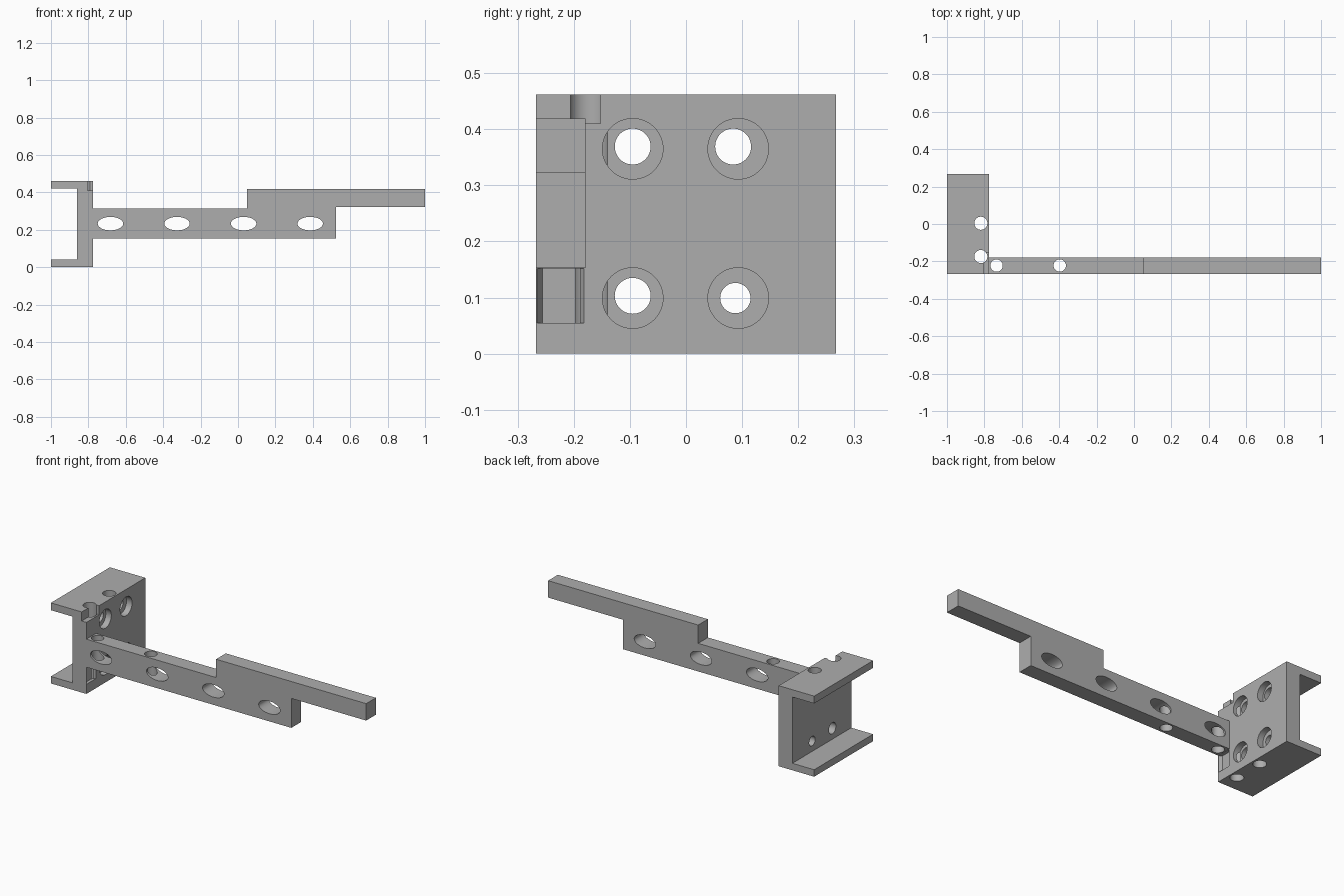
import bpy, bmesh, math
from mathutils import Vector

if "Cube" in bpy.data.objects:
    bpy.data.objects.remove(bpy.data.objects["Cube"])

grey = bpy.data.materials.new("plain grey")
grey.diffuse_color = (0.42, 0.42, 0.42, 1)
grey.use_nodes = True
grey.node_tree.nodes["Principled BSDF"].inputs["Base Color"].default_value = grey.diffuse_color


def prism(name, points, start, direction):
    """Solid made by sweeping a planar outline along a vector."""
    bm = bmesh.new()
    start, direction = Vector(start), Vector(direction)
    face = bm.faces.new([bm.verts.new(start + Vector(p)) for p in points])
    swept = bmesh.ops.extrude_face_region(bm, geom=[face])["geom"]
    bmesh.ops.translate(bm, vec=direction,
                        verts=[v for v in swept if isinstance(v, bmesh.types.BMVert)])
    bmesh.ops.recalc_face_normals(bm, faces=bm.faces)
    mesh = bpy.data.meshes.new(name)
    bm.to_mesh(mesh)
    bm.free()
    mesh.materials.append(grey)
    obj = bpy.data.objects.new(name, mesh)
    bpy.context.collection.objects.link(obj)
    return obj


def ring(axis, ra, rb, n=48):
    """Ellipse outline perpendicular to an axis."""
    pts = []
    for i in range(n):
        t = 2 * math.pi * i / n
        a, b = ra * math.cos(t), rb * math.sin(t)
        pts.append({"x": (0, a, b), "y": (a, 0, b), "z": (a, b, 0)}[axis])
    return pts


def cut(target, cutter):
    mod = target.modifiers.new("cut", "BOOLEAN")
    mod.object, mod.operation, mod.solver = cutter, "DIFFERENCE", "EXACT"
    bpy.context.view_layer.objects.active = target
    bpy.ops.object.modifier_apply(modifier=mod.name)
    bpy.data.objects.remove(cutter)


def finish(obj):
    bpy.ops.object.select_all(action="DESELECT")
    obj.select_set(True)
    bpy.context.view_layer.objects.active = obj
    bpy.ops.object.shade_smooth_by_angle(angle=math.radians(25))


# Channel bracket: web plate with top and bottom flanges
channel = [(-1, 0), (-.775, 0), (-.775, .462), (-1, .462),
           (-1, .42), (-.862, .42), (-.862, .04), (-1, .04)]
bracket = prism("channel_bracket", [(x, 0, z) for x, z in channel],
                (0, -.267, 0), (0, .534, 0))

# Counterbored bolt holes through the web
for y, z, hy, hz, r in ((-.095, .365, -.095, .369, .032), (.093, .365, .084, .369, .032),
                        (-.095, .099, -.095, .103, .032), (.093, .099, .088, .099, .027)):
    cut(bracket, prism("counterbore", ring("x", .054, .054), (-.81, y, z), (.1, 0, 0)))
    cut(bracket, prism("bolt_hole", ring("x", r, r), (-.95, hy, hz), (.3, 0, 0)))

# Vertical pin holes down the web
for y in (.004, -.174):
    cut(bracket, prism("pin_hole", ring("z", .035, .035), (-.819, y, -.1), (0, 0, .7)))

# Stepped corner at the top and hexagonal nut clearance under the arm
step = [(-.805, -.3, 0), (-.7, -.3, 0), (-.7, -.152, 0), (-.805, -.152, 0)]
cut(bracket, prism("corner_step", step, (0, 0, .41), (0, 0, .2)))
hexagon = [(.064 * math.cos(math.radians(a)), .064 * math.sin(math.radians(a)), 0)
           for a in range(30, 390, 60)]
cut(bracket, prism("nut_clearance", hexagon, (-.737, -.2235, .055), (0, 0, .097)))
finish(bracket)

# Offset arm
outline = [(-.775, .153), (.525, .153), (.525, .322), (1, .322),
           (1, .419), (.048, .419), (.048, .314), (-.775, .314)]
arm = prism("offset_arm", [(x, 0, z) for x, z in outline],
            (0, -.267, 0), (0, .088, 0))

# Elliptical slots and vertical screw holes in the arm
for i in range(4):
    cut(arm, prism("slot", ring("y", .068, .036), (-.682 + .356 * i, -.4, .233), (0, .4, 0)))
for x in (-.735, -.397):
    cut(arm, prism("screw_hole", ring("z", .033, .033), (x, -.222, 0), (0, 0, .6)))
finish(arm)
